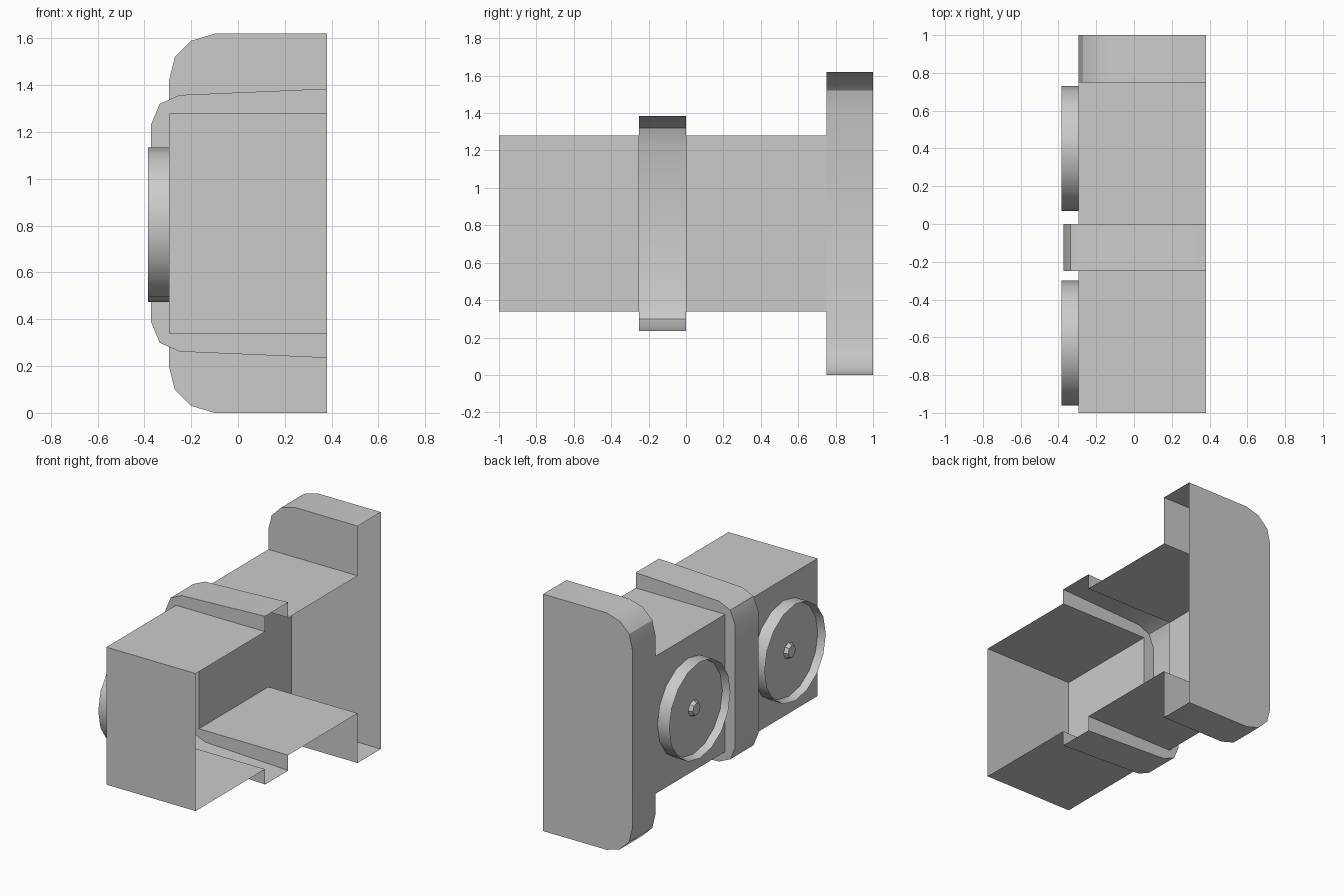
import bpy, bmesh, math

if "Cube" in bpy.data.objects:
    bpy.data.objects.remove(bpy.data.objects["Cube"])

MID = 0.81      # height of the symmetry plane
OPEN_X = 0.38   # open side of the shell


def finish(bm, name, z=0.0):
    bmesh.ops.remove_doubles(bm, verts=bm.verts, dist=1e-5)
    me = bpy.data.meshes.new(name)
    bm.to_mesh(me)
    bm.free()
    ob = bpy.data.objects.new(name, me)
    ob.location.z = z
    bpy.context.collection.objects.link(ob)
    bpy.ops.object.select_all(action='DESELECT')
    ob.select_set(True)
    bpy.context.view_layer.objects.active = ob
    bpy.ops.object.shade_smooth_by_angle(angle=math.radians(30))
    return ob


def shell(name, profile, spans, caps):
    """Lower half of an open shell along y, mirrored upward.
    caps: (outline, y, facing) with facing -1 or +1 along y."""
    bm = bmesh.new()

    def vert(p, y):
        return bm.verts.new((p[0], y, p[1] - MID))

    path = profile + [(profile[-1][0], MID)]
    for y0, y1 in spans:
        for a, b in zip(path, path[1:]):
            bm.faces.new([vert(a, y0), vert(b, y0), vert(b, y1), vert(a, y1)])
    for outline, y, facing in caps:
        pts = outline if facing > 0 else outline[::-1]
        bm.faces.new([vert(p, y) for p in pts])
    ob = finish(bm, name, MID)
    mod = ob.modifiers.new("mirror", 'MIRROR')
    mod.use_axis = (False, False, True)
    return ob


# Lower-half cross-sections (x, z)
box = [(OPEN_X, 0.34), (-0.295, 0.34)]
band = [(OPEN_X, 0.235), (-0.25, 0.262), (-0.335, 0.30), (-0.372, 0.39)]
plate = [(OPEN_X, 0.0), (-0.10, 0.0), (-0.20, 0.03), (-0.27, 0.10), (-0.295, 0.20)]

# Main box: open on +x and under the collar, closed at the front
shell("body", box, [(-1, -0.25), (0, 0.75)],
      [(box + [(-0.295, MID), (OPEN_X, MID)], -1, -1)])

# Raised collar with stepped sides
step = band + [(-0.372, MID), (-0.295, MID)] + box[::-1]
shell("collar", band, [(-0.25, 0)], [(step, -0.25, -1), (step, 0, 1)])

# Tall end plate
shell("end_plate", plate, [(0.75, 1)],
      [(plate + box[::-1], 0.75, -1),
       (plate + [(-0.295, MID), (OPEN_X, MID)], 1, 1)])


def turned(name, cy, cz, profile, sides):
    """Rings of (x, radius) joined around an x axis, last ring capped."""
    bm = bmesh.new()
    rings = []
    for x, r in profile:
        rings.append([bm.verts.new((x, cy + r * math.cos(2 * math.pi * i / sides),
                                    cz + r * math.sin(2 * math.pi * i / sides)))
                      for i in range(sides)])
    for a, b in zip(rings, rings[1:]):
        for i in range(sides):
            j = (i + 1) % sides
            bm.faces.new([a[i], b[i], b[j], a[j]])
    bm.faces.new(rings[-1][::-1])
    return finish(bm, name)


# Round dials with recessed face and small hub
for label, cy in (("rear", 0.40), ("front", -0.63)):
    turned(label + "_dial", cy, 0.803,
           [(-0.295, 0.33), (-0.385, 0.33), (-0.335, 0.315)], 16)
    turned(label + "_hub", cy, 0.803, [(-0.335, 0.055), (-0.36, 0.042)], 8)
